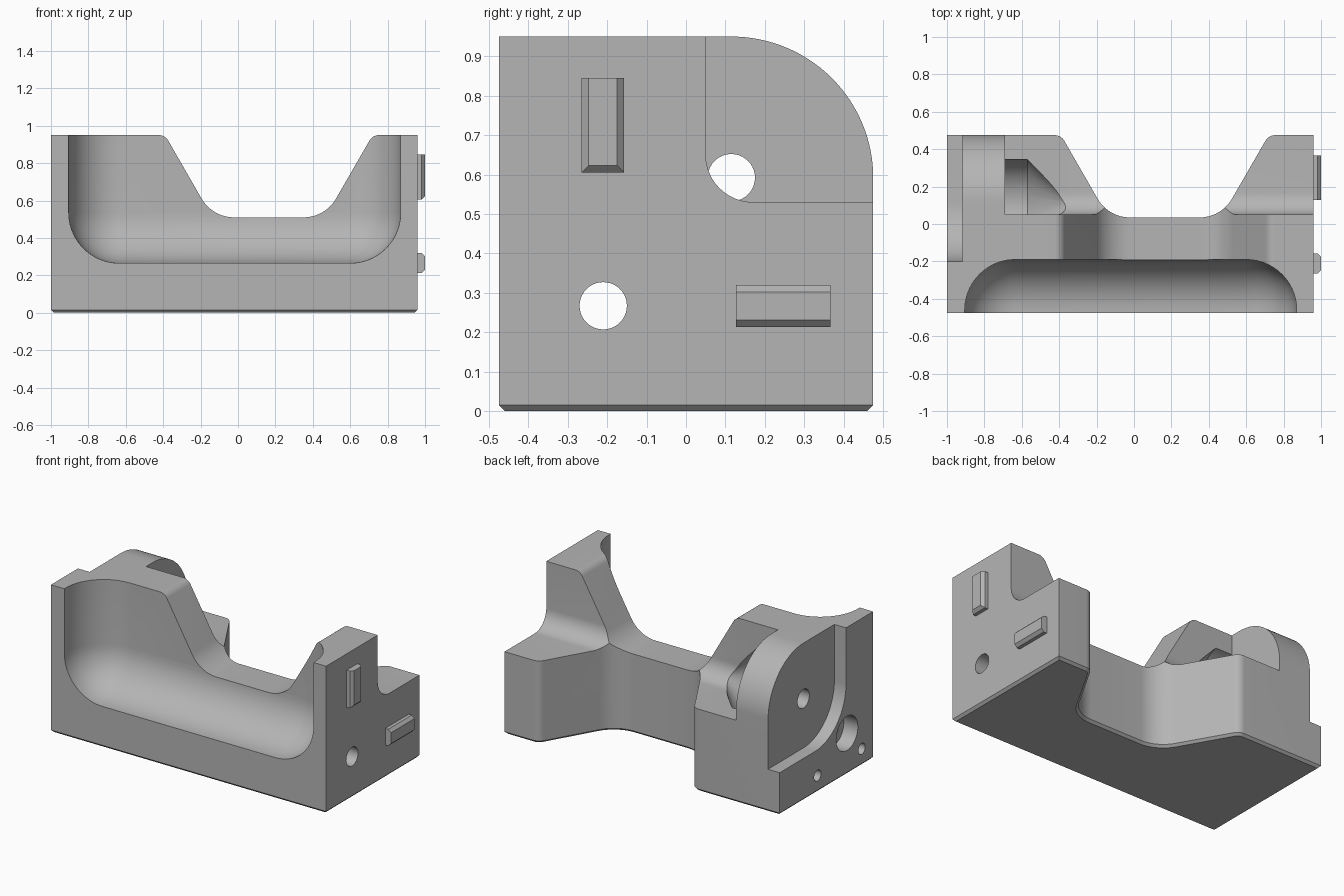
import bpy, bmesh, math
from mathutils import Vector, Matrix

old = bpy.data.objects.get("Cube")
if old:
    bpy.data.objects.remove(old, do_unlink=True)

grey = bpy.data.materials.new("plain grey")
grey.use_nodes = True
COLOUR = (0.46, 0.46, 0.46, 1)
grey.diffuse_color = COLOUR
grey.node_tree.nodes["Principled BSDF"].inputs["Base Color"].default_value = COLOUR


def make_object(name, bm):
    bmesh.ops.recalc_face_normals(bm, faces=bm.faces)
    mesh = bpy.data.meshes.new(name)
    bm.to_mesh(mesh)
    bm.free()
    mesh.materials.append(grey)
    obj = bpy.data.objects.new(name, mesh)
    bpy.context.collection.objects.link(obj)
    return obj


def rounded(corners, steps=12):
    """Outline from (a, b, radius) corners, each replaced by a tangent arc."""
    out = []
    for i, (a, b, r) in enumerate(corners):
        p = Vector((a, b))
        if not r:
            out.append(p)
            continue
        u = (Vector(corners[i - 1][:2]) - p).normalized()
        v = (Vector(corners[(i + 1) % len(corners)][:2]) - p).normalized()
        half = u.angle(v) / 2
        centre = p + (u + v).normalized() * r / math.sin(half)
        start = p + u * r / math.tan(half) - centre
        end = p + v * r / math.tan(half) - centre
        sweep = start.angle(end)
        for k in range(steps + 1):
            t = k / steps
            out.append(centre + (start * math.sin((1 - t) * sweep)
                                 + end * math.sin(t * sweep)) / math.sin(sweep))
    return out


def prism(name, outline, axis, low, high, bottom_chamfer=0):
    """Extrude a 2D outline along an axis."""
    place = {"x": lambda p, d: (d, p.x, p.y),
             "y": lambda p, d: (p.x, d, p.y),
             "z": lambda p, d: (p.x, p.y, d)}[axis]
    bm = bmesh.new()
    face = bm.faces.new([bm.verts.new(place(p, low)) for p in outline])
    moved = bmesh.ops.extrude_face_region(bm, geom=[face])["geom"]
    shift = Vector(place(Vector((0, 0)), high - low))
    bmesh.ops.translate(bm, vec=shift, verts=[v for v in moved if isinstance(v, bmesh.types.BMVert)])
    if bottom_chamfer:
        bmesh.ops.recalc_face_normals(bm, faces=bm.faces)
        rim = [e for e in bm.edges if all(abs(v.co.z - low) < 1e-5 for v in e.verts)]
        bmesh.ops.bevel(bm, geom=rim, offset=bottom_chamfer, segments=1, affect='EDGES')
    return make_object(name, bm)


def cone_x(name, y, z, x0, x1, r0, r1):
    bm = bmesh.new()
    bmesh.ops.create_cone(bm, cap_ends=True, segments=40, radius1=r0, radius2=r1, depth=x1 - x0)
    bmesh.ops.transform(bm, verts=bm.verts, matrix=Matrix.Translation(((x0 + x1) / 2, y, z))
                        @ Matrix.Rotation(math.pi / 2, 4, 'Y'))
    return make_object(name, bm)


def box(name, low, high):
    bm = bmesh.new()
    bmesh.ops.create_cube(bm, size=1)
    for v in bm.verts:
        v.co = [low[i] if v.co[i] < 0 else high[i] for i in range(3)]
    return bm


# Main block: a waisted plan outline with a chamfered foot
HALF, TOP, LEFT_X, RIGHT_X = 0.475, 0.95, 0.96, -1.0
valley = [(0.72, HALF, 0.06), (0.466, 0.035, 0.2), (-0.137, 0.035, 0.2), (-0.39, HALF, 0.06)]
plan = [(RIGHT_X, -HALF, 0), (LEFT_X, -HALF, 0), (LEFT_X, HALF, 0)] + valley + [(RIGHT_X, HALF, 0)]
body = prism("block_body", rounded(plan), "z", 0, TOP, 0.015)

cutters = []

# Valley seen from the front, same outline as the plan waist
up = [(x, z + HALF, r) for x, z, r in valley]
shape = [(2, 2, 0), (2, TOP + 1e-4, 0)] + up + [(-2, TOP + 1e-4, 0), (-2, 2, 0)]
cutters.append(prism("valley_cutter", rounded(shape), "y", -1, 1))

# Rear step with a filleted inner corner
step = [(0.05, 0.53, 0.12), (2, 0.53, 0), (2, 2, 0), (0.05, 2, 0)]
cutters.append(prism("step_cutter", rounded(step), "x", -0.69, 2))

# Rounded rear corner of the end block, concentric with the pivot hole
PY, PZ = 0.115, 0.592
corner = []
for k in range(33):
    a = math.pi / 2 * k / 32
    corner.append(Vector((PY + (HALF - PY) * math.cos(a), PZ + (TOP - PZ) * math.sin(a))))
corner += [Vector((PY, 2)), Vector((2, 2)), Vector((2, PZ))]
cutters.append(prism("corner_cutter", corner, "x", -2, -0.6))

# Recessed end plate
recess = [(-0.2, 0.275, 0.315), (2, 0.275, 0), (2, 2, 0), (-0.2, 2, 0)]
cutters.append(prism("recess_cutter", rounded(recess, 24), "x", -2, -0.917))

# Scooped front pocket
bm = box("pocket", (-0.905, -2, 0.265), (0.87, -0.19, 3))
bmesh.ops.bevel(bm, geom=bm.edges[:], offset=0.27, segments=14, profile=0.5, affect='EDGES')
cutters.append(make_object("pocket_cutter", bm))

# Holes: pivot, long bore with counterbore, pin sockets
cutters += [
    cone_x("pivot_hole_cutter", PY, PZ, -2, -0.5, 0.06, 0.06),
    cone_x("hub_cutter", PY, PZ, -0.69, -0.57, 0.24, 0.24),
    cone_x("hub_taper_cutter", PY, PZ, -0.571, -0.33, 0.24, 0.005),
    cone_x("bore_cutter", -0.21, 0.267, -2, 2, 0.06, 0.06),
    cone_x("counterbore_cutter", -0.21, 0.267, -2, -0.9, 0.11, 0.11),
]
for y in (-0.36, 0.09):
    cutters.append(cone_x("socket_cutter", y, 0.11, -2, -0.9, 0.035, 0.035))

for cutter in cutters:
    mod = body.modifiers.new(cutter.name, 'BOOLEAN')
    mod.operation = 'DIFFERENCE'
    mod.solver = 'EXACT'
    mod.object = cutter
bpy.context.view_layer.update()
result = bpy.data.meshes.new_from_object(body.evaluated_get(bpy.context.evaluated_depsgraph_get()))
body.modifiers.clear()
body.data = result
for cutter in cutters:
    bpy.data.objects.remove(cutter, do_unlink=True)


# Raised keys on the left end, chamfered on their outer edges
def key(name, low, high, keep):
    bm = box(name, (LEFT_X - 0.02, *low), (1.0, *high))
    edges = [e for e in bm.edges if all(v.co.x > 0.99 for v in e.verts) and keep(e)]
    bmesh.ops.bevel(bm, geom=edges, offset=0.018, segments=1, affect='EDGES')
    return make_object(name, bm)


key("upright_key", (-0.265, 0.605), (-0.157, 0.845),
    lambda e: not all(v.co.z > 0.8 for v in e.verts))
key("level_key", (0.127, 0.213), (0.367, 0.32),
    lambda e: abs(e.verts[0].co.z - e.verts[1].co.z) < 1e-4)

bpy.ops.object.select_all(action='DESELECT')
body.select_set(True)
bpy.context.view_layer.objects.active = body
bpy.ops.object.shade_smooth_by_angle(angle=math.radians(30))
